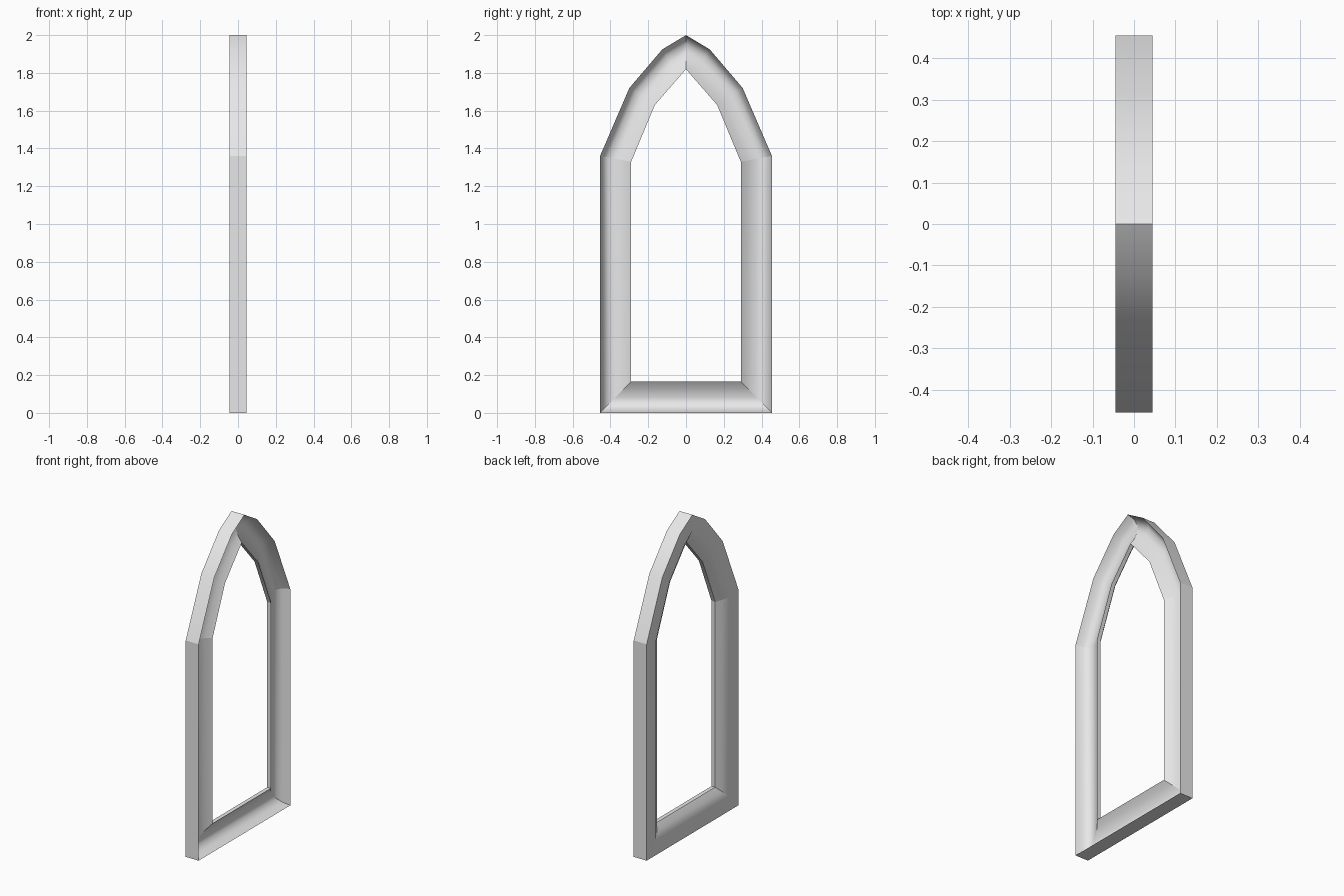
import bpy
import math

cube = bpy.data.objects.get("Cube")
if cube:
    bpy.data.objects.remove(cube)

stone = bpy.data.materials.new("light_grey")
stone.use_nodes = True
stone.diffuse_color = (0.8, 0.8, 0.8, 1)
stone.node_tree.nodes["Principled BSDF"].inputs["Base Color"].default_value = (0.8, 0.8, 0.8, 1)

# Moulding section: (share of the way from outer to inner outline, x)
SECTION = [(0, -0.045), (0, 0.045), (0.08, 0.0), (0.25, -0.025), (0.5, -0.022),
           (0.78, -0.002), (1, 0.026), (1, 0.0), (0.8, -0.024), (0.55, -0.045)]

# Mitre stations: outer and inner (y, z)
FOOT = ((0.455, 0), (0.29, 0.165))
SPRING = ((0.455, 1.36), (0.29, 1.33))
HAUNCH = ((0.30, 1.72), (0.165, 1.63))
SHOULDER = ((0.125, 1.925), (0.03, 1.785))
APEX = ((0, 2.0), (0, 1.82))


def flip(station):
    return tuple((-y, z) for y, z in station)


def moulding(name, stations):
    """Sweep the section through a run of mitre stations."""
    verts = []
    for (oy, oz), (iy, iz) in stations:
        verts += [(x, oy + (iy - oy) * t, oz + (iz - oz) * t) for t, x in SECTION]
    n = len(SECTION)
    faces = [(r * n + i, r * n + (i + 1) % n, (r + 1) * n + (i + 1) % n, (r + 1) * n + i)
             for r in range(len(stations) - 1) for i in range(n)]
    mesh = bpy.data.meshes.new(name)
    mesh.from_pydata(verts, [], faces)
    mesh.materials.append(stone)
    ob = bpy.data.objects.new(name, mesh)
    bpy.context.collection.objects.link(ob)
    bpy.ops.object.select_all(action="DESELECT")
    ob.select_set(True)
    bpy.context.view_layer.objects.active = ob
    bpy.ops.object.shade_smooth_by_angle(angle=math.radians(50))


# Every run goes the same way round the frame, so all faces point outwards
moulding("sill", [flip(FOOT), FOOT])
moulding("back_post", [FOOT, SPRING])
moulding("back_arch", [SPRING, HAUNCH, SHOULDER, APEX])
moulding("front_arch", [flip(s) for s in (APEX, SHOULDER, HAUNCH, SPRING)])
moulding("front_post", [flip(SPRING), flip(FOOT)])
